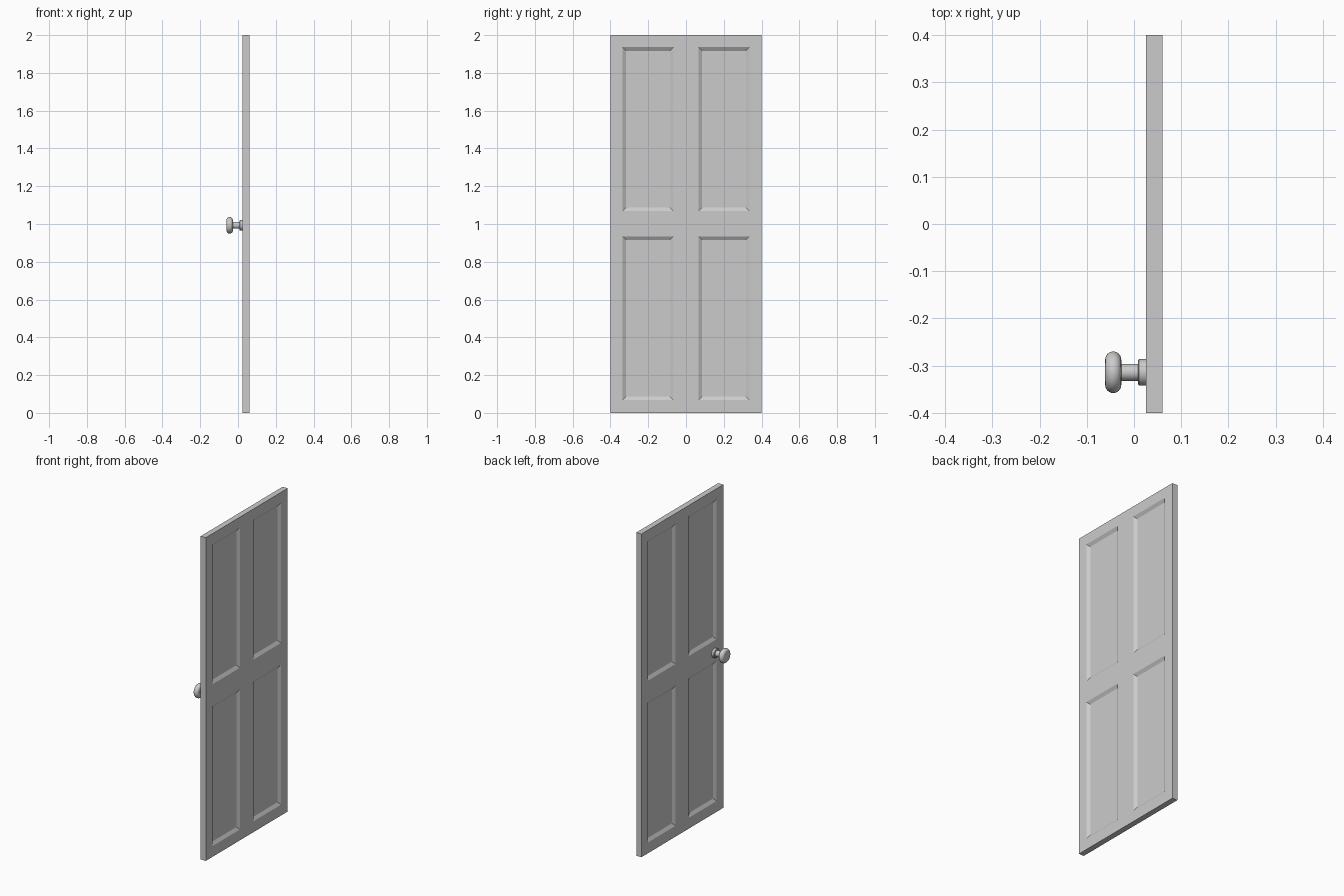
import bpy, bmesh, math
from mathutils import Vector

if "Cube" in bpy.data.objects:
    bpy.data.objects.remove(bpy.data.objects["Cube"])

X_BACK, X_FRONT = 0.025, 0.06      # door slab thickness range
YS = [-0.4, -0.336, -0.066, 0.066, 0.336, 0.4]
ZS = [0.0, 0.067, 0.935, 1.068, 1.936, 2.0]


def finish(bm, name):
    bmesh.ops.recalc_face_normals(bm, faces=bm.faces[:])
    mesh = bpy.data.meshes.new(name)
    bm.to_mesh(mesh)
    bm.free()
    obj = bpy.data.objects.new(name, mesh)
    bpy.context.collection.objects.link(obj)
    return obj


# Door slab: stile-and-rail grid, thickened, panels inset on both faces
bm = bmesh.new()
grid = [[bm.verts.new((X_BACK, y, z)) for z in ZS] for y in YS]
for i in range(5):
    for j in range(5):
        bm.faces.new((grid[i][j], grid[i + 1][j], grid[i + 1][j + 1], grid[i][j + 1]))
ext = bmesh.ops.extrude_face_region(bm, geom=bm.faces[:], use_keep_orig=True)
bmesh.ops.translate(bm, vec=(X_FRONT - X_BACK, 0, 0),
                    verts=[g for g in ext["geom"] if isinstance(g, bmesh.types.BMVert)])
bmesh.ops.recalc_face_normals(bm, faces=bm.faces[:])
panels = []
for f in bm.faces:
    c = f.calc_center_median()
    if abs(f.normal.x) > 0.9 and 0.1 < abs(c.y) < 0.3 and min(abs(c.z - 0.5), abs(c.z - 1.5)) < 0.1:
        panels.append(f)
bmesh.ops.inset_individual(bm, faces=panels, thickness=0.027, depth=-0.012)
finish(bm, "door_slab")


# Turned knob parts: (x, radius) profile revolved about the x axis
def lathe(name, profile, y=-0.314, z=0.993, sides=48):
    bm = bmesh.new()
    vs = [bm.verts.new((x, y + r, z)) for x, r in profile]
    edges = [bm.edges.new(p) for p in zip(vs, vs[1:])]
    bmesh.ops.spin(bm, geom=vs + edges, cent=Vector((0, y, z)), axis=(1, 0, 0),
                   angle=math.tau, steps=sides)
    bmesh.ops.remove_doubles(bm, verts=bm.verts[:], dist=1e-5)
    obj = finish(bm, name)
    bpy.ops.object.select_all(action='DESELECT')
    obj.select_set(True)
    bpy.context.view_layer.objects.active = obj
    bpy.ops.object.shade_smooth_by_angle(angle=math.radians(35))


# Rosette, neck and rounded grip
grip = []
for k in range(13):
    a = math.pi * k / 12
    grip.append((-0.044 + 0.017 * math.cos(a), 0.027 + 0.017 * math.sin(a)))
lathe("door_knob",
      [(X_BACK, 0.0), (X_BACK, 0.028), (0.011, 0.028), (0.008, 0.025), (0.008, 0.018),
       (-0.027, 0.018)] + grip + [(-0.0612, 0.014), (-0.0615, 0.0)])
